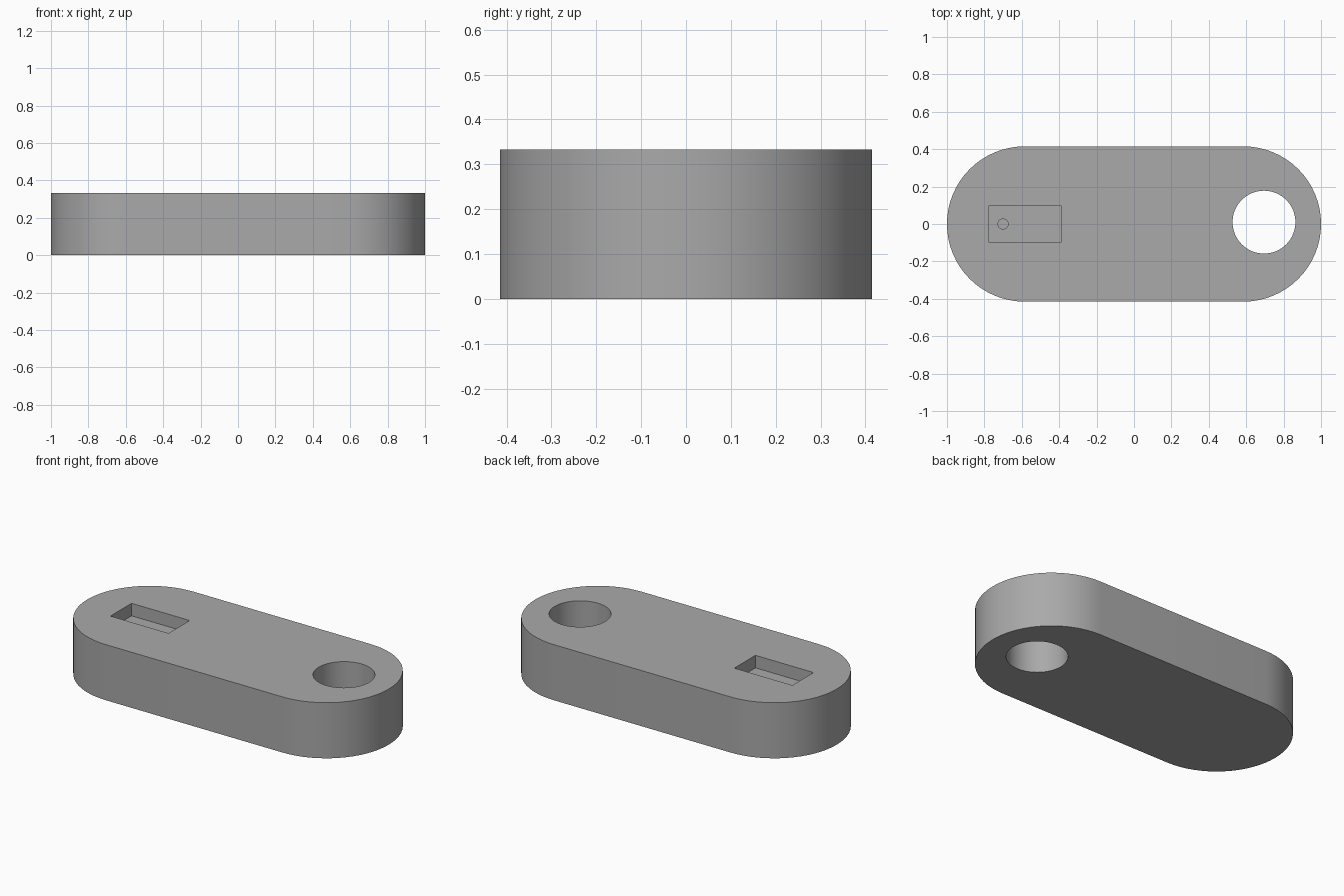
import bpy
import bmesh
from math import cos, sin, pi, radians

default = bpy.data.objects.get("Cube")
if default:
    bpy.data.objects.remove(default, do_unlink=True)

HEIGHT = 0.333
RADIUS = 0.415
POCKET_FLOOR = HEIGHT - 0.075

grey = bpy.data.materials.new("plain grey")
grey.use_nodes = True
grey.diffuse_color = (0.4, 0.4, 0.4, 1)
grey.node_tree.nodes["Principled BSDF"].inputs["Base Color"].default_value = (0.4, 0.4, 0.4, 1)


def arc(x, y, radius, start, end, steps):
    """Points along a circular arc, both ends included."""
    angles = [start + (end - start) * i / steps for i in range(steps + 1)]
    return [(x + radius * cos(a), y + radius * sin(a)) for a in angles]


def prism(name, outline, bottom, top):
    """Extrude a flat outline upwards into a solid."""
    bm = bmesh.new()
    face = bm.faces.new([bm.verts.new((x, y, bottom)) for x, y in outline])
    result = bmesh.ops.extrude_face_region(bm, geom=[face])
    raised = [v for v in result["geom"] if isinstance(v, bmesh.types.BMVert)]
    bmesh.ops.translate(bm, verts=raised, vec=(0, 0, top - bottom))
    bmesh.ops.recalc_face_normals(bm, faces=bm.faces)
    mesh = bpy.data.meshes.new(name)
    bm.to_mesh(mesh)
    bm.free()
    mesh.materials.append(grey)
    obj = bpy.data.objects.new(name, mesh)
    bpy.context.collection.objects.link(obj)
    return obj


# Round-ended body
centre = 1 - RADIUS
outline = (arc(centre, 0, RADIUS, -pi / 2, pi / 2, 32)
           + arc(-centre, 0, RADIUS, pi / 2, 3 * pi / 2, 32))
body = prism("link_body", outline, 0, HEIGHT)

# Through hole, rectangular pocket and small blind hole in the pocket floor
pocket = [(-0.775, -0.1), (-0.39, -0.1), (-0.39, 0.1), (-0.775, 0.1)]
cutters = [
    prism("large_hole_cutter", arc(0.695, 0.01, 0.168, 0, 2 * pi, 64)[:-1], -0.1, HEIGHT + 0.1),
    prism("pocket_cutter", pocket, POCKET_FLOOR, HEIGHT + 0.1),
    prism("small_hole_cutter", arc(-0.7, 0, 0.027, 0, 2 * pi, 32)[:-1],
          POCKET_FLOOR - 0.08, POCKET_FLOOR + 0.02),
]

bpy.context.view_layer.objects.active = body
for cutter in cutters:
    cutter.hide_render = True
    cut = body.modifiers.new(cutter.name, "BOOLEAN")
    cut.operation = "DIFFERENCE"
    cut.solver = "EXACT"
    cut.object = cutter
    bpy.ops.object.modifier_apply(modifier=cut.name)
    bpy.data.objects.remove(cutter, do_unlink=True)

# Smooth curved walls, sharp rims
bpy.ops.object.select_all(action="DESELECT")
body.select_set(True)
bpy.ops.object.shade_smooth_by_angle(angle=radians(30))
